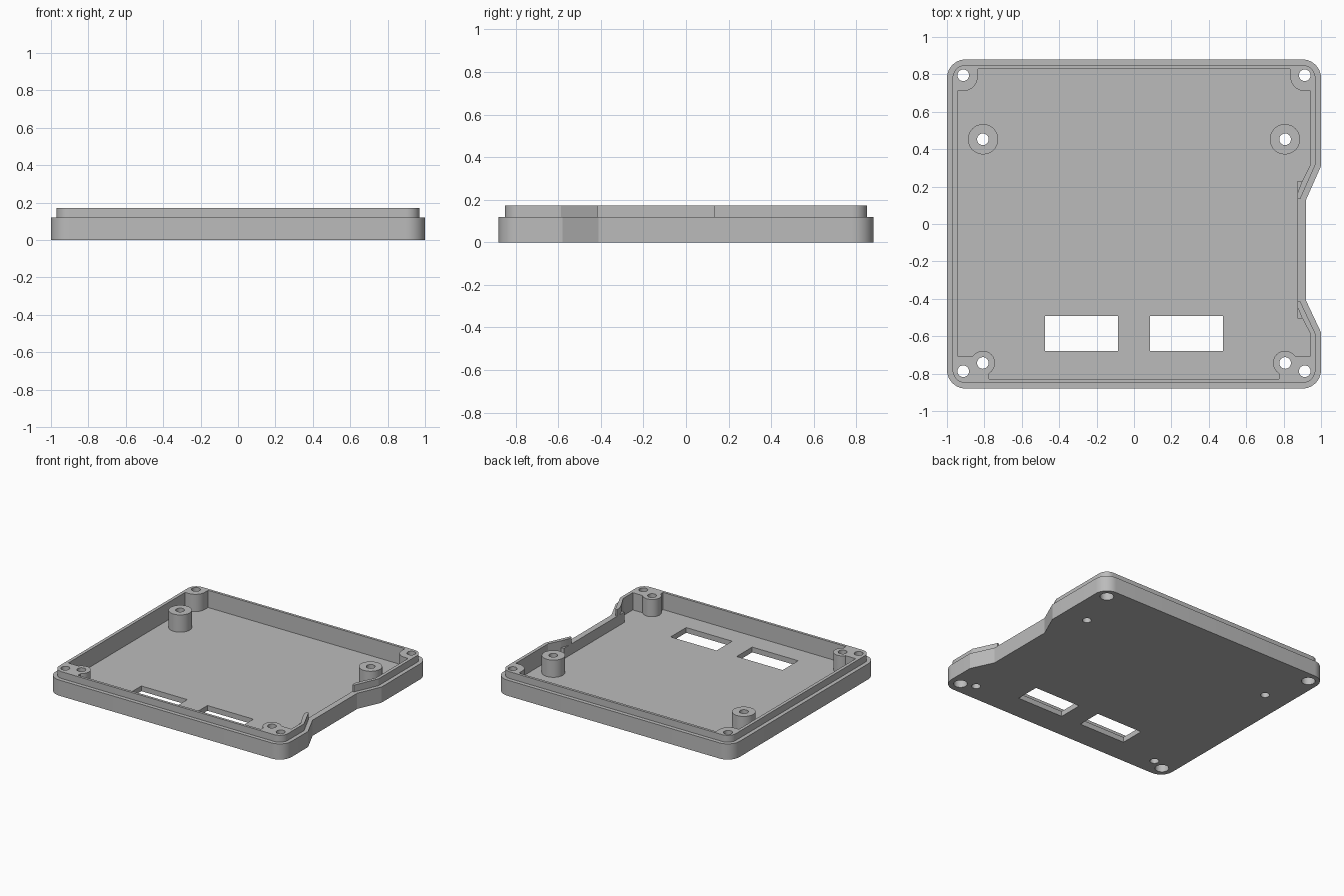
import bpy, bmesh
from math import sin, cos, pi

if "Cube" in bpy.data.objects:
    bpy.data.objects.remove(bpy.data.objects["Cube"], do_unlink=True)

grey = bpy.data.materials.new("plain_grey")
grey.use_nodes = True
COLOUR = (0.5, 0.5, 0.5, 1)
grey.diffuse_color = COLOUR
grey.node_tree.nodes["Principled BSDF"].inputs["Base Color"].default_value = COLOUR

FLOOR, STEP, TOP = 0.04, 0.12, 0.172
ABOVE = 0.4


def loft(name, layers):
    """Closed solid through (outline, height) layers with matching point counts."""
    bm = bmesh.new()
    rings = [[bm.verts.new((x, y, z)) for x, y in pts] for pts, z in layers]
    for low, high in zip(rings, rings[1:]):
        n = len(low)
        for i in range(n):
            j = (i + 1) % n
            bm.faces.new((low[i], low[j], high[j], high[i]))
    bm.faces.new(rings[0][::-1])
    bm.faces.new(rings[-1])
    bmesh.ops.recalc_face_normals(bm, faces=bm.faces)
    mesh = bpy.data.meshes.new(name)
    bm.to_mesh(mesh)
    bm.free()
    mesh.materials.append(grey)
    obj = bpy.data.objects.new(name, mesh)
    bpy.context.collection.objects.link(obj)
    return obj


def prism(name, pts, z0, z1):
    return loft(name, [(pts, z0), (pts, z1)])


def arc(cx, cy, r, start, end, n):
    return [(cx + r * cos(start + (end - start) * i / n),
             cy + r * sin(start + (end - start) * i / n)) for i in range(n + 1)]


def cylinder(name, x, y, r, z0, z1):
    return prism(name, arc(x, y, r, 0, 2 * pi, 40)[:-1], z0, z1)


def box(name, x0, x1, y0, y1, z0, z1):
    return prism(name, [(x0, y0), (x1, y0), (x1, y1), (x0, y1)], z0, z1)


def subtract(target, cutter):
    cutter.hide_render = True
    mod = target.modifiers.new("cut", 'BOOLEAN')
    mod.operation, mod.solver, mod.object = 'DIFFERENCE', 'EXACT', cutter
    bpy.context.view_layer.objects.active = target
    bpy.ops.object.modifier_apply(modifier=mod.name)
    bpy.data.objects.remove(cutter, do_unlink=True)


def outline(d):
    """Rounded plan with a side recess, moved inward by d."""
    r, s = 0.1 - d, 0.21 * d
    pts = [(1 - d, -0.58 - s), (0.92 - d, -0.41 - s),
           (0.92 - d, 0.13 + s), (1 - d, 0.31 + s)]
    for k, (sx, sy) in enumerate([(1, 1), (-1, 1), (-1, -1), (1, -1)]):
        pts += arc(sx * 0.9, sy * 0.78, r, k * pi / 2, (k + 1) * pi / 2, 10)
    return pts


# Solid tray with the stepped lip
tray = loft("case_tray", [(outline(0), 0), (outline(0), STEP),
                          (outline(0.03), STEP), (outline(0.03), TOP)])

# Hollow, leaving the corner blocks and mounting posts standing
cavity = prism("cavity_cutter", [
    (-0.945, -0.83), (0.945, -0.83), (0.945, -0.59), (0.9, -0.505),
    (0.875, -0.505), (0.875, 0.23), (0.9, 0.23), (0.945, 0.32),
    (0.945, 0.83), (-0.945, 0.83)], FLOOR, ABOVE)
for s in (-1, 1):
    def side_box(x, y0, y1):
        return box("block", min(s * x, s * 1.1), max(s * x, s * 1.1), y0, y1, -0.1, 0.5)
    # Back corner blocks, rounded around the screw hole
    subtract(cavity, side_box(0.835, 0.79, 1))
    subtract(cavity, side_box(0.915, 0.71, 1))
    subtract(cavity, cylinder("block", s * 0.915, 0.79, 0.08, -0.1, 0.5))
    # Front corner blocks with a merged post
    subtract(cavity, side_box(0.775, -1, -0.705))
    subtract(cavity, cylinder("post", s * 0.808, -0.743, 0.065, -0.1, 0.5))
    # Free-standing back posts
    subtract(cavity, cylinder("post", s * 0.807, 0.453, 0.081, -0.1, 0.5))
subtract(tray, cavity)

# Lip gap along the side recess
subtract(tray, prism("lip_gap_cutter", [
    (0.86, -0.515), (0.903, -0.515), (0.862, -0.415), (1.1, -0.415),
    (1.1, 0.135), (0.862, 0.135), (0.903, 0.24), (0.86, 0.24)], STEP, ABOVE))

# Screw holes and floor slots
for s in (-1, 1):
    for y in (-0.787, 0.795):
        subtract(tray, cylinder("screw_cutter", s * 0.913, y, 0.031, -0.1, ABOVE))
        subtract(tray, cylinder("counterbore_cutter", s * 0.913, y, 0.048, -0.1, 0.08))
    for y in (-0.743, 0.453):
        subtract(tray, cylinder("post_hole_cutter", s * 0.808, y, 0.031, -0.1, ABOVE))
    subtract(tray, box("slot_cutter", s * 0.28 - 0.195, s * 0.28 + 0.195,
                       -0.68, -0.492, -0.1, 0.1))

bpy.ops.object.select_all(action='DESELECT')
tray.select_set(True)
bpy.context.view_layer.objects.active = tray
bpy.ops.object.shade_smooth_by_angle(angle=pi / 8)
